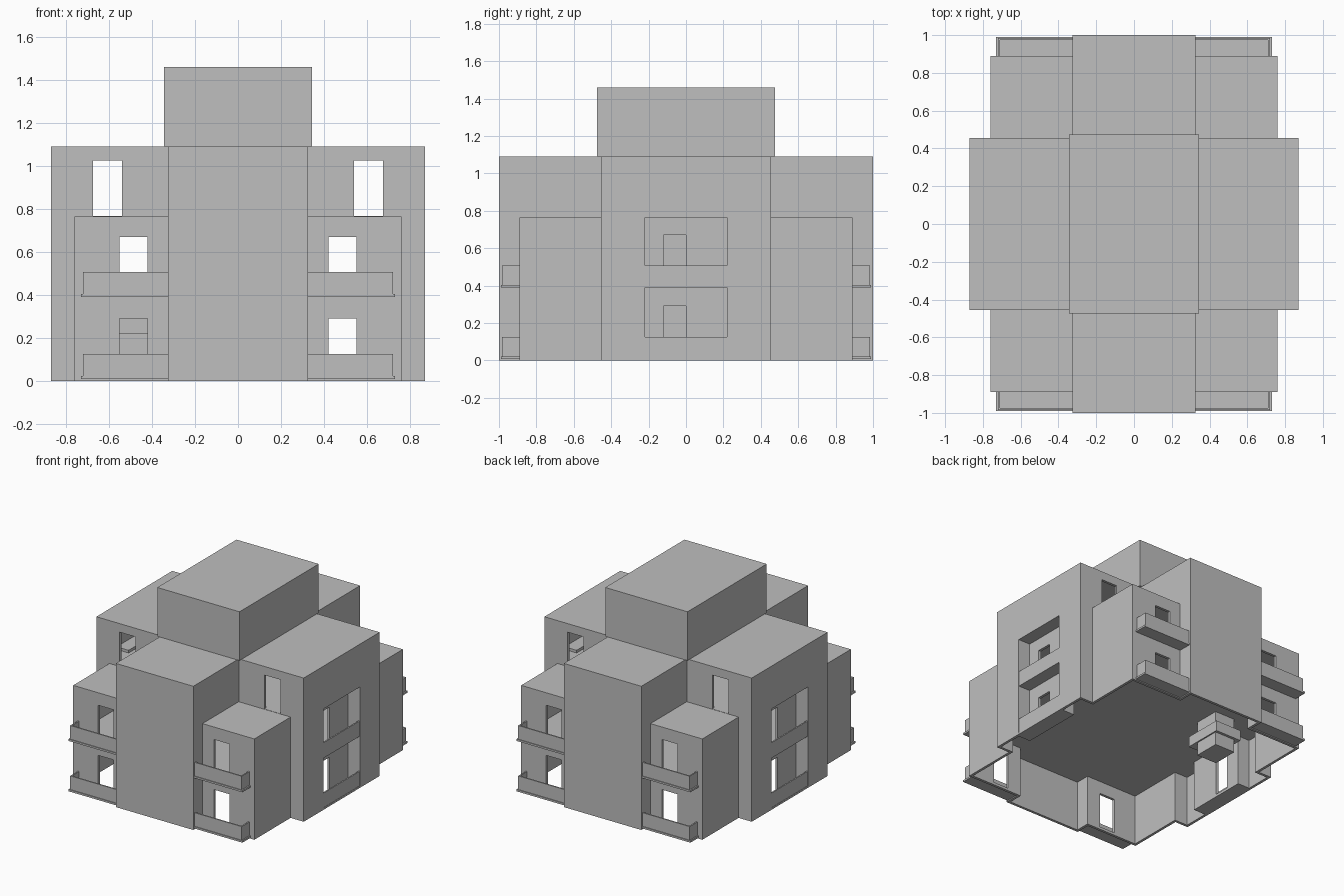
import bpy

cube = bpy.data.objects.get("Cube")
if cube:
    bpy.data.objects.remove(cube)

# One plain grey for the whole building
grey = bpy.data.materials.new("plain_grey")
grey.use_nodes = True
tone = (0.52, 0.52, 0.52, 1)
grey.diffuse_color = tone
for node in grey.node_tree.nodes:
    if node.type == 'BSDF_PRINCIPLED':
        node.inputs["Base Color"].default_value = tone


def box(name, x, y, z):
    """Box from (low, high) ranges, in either order."""
    (x0, x1), (y0, y1), (z0, z1) = sorted(x), sorted(y), sorted(z)
    corners = [(a, b, c) for c in (z0, z1)
               for a, b in ((x0, y0), (x1, y0), (x1, y1), (x0, y1))]
    sides = [(i, (i + 1) % 4, (i + 1) % 4 + 4, i + 4) for i in range(4)]
    mesh = bpy.data.meshes.new(name)
    mesh.from_pydata(corners, [], [(3, 2, 1, 0), (4, 5, 6, 7)] + sides)
    mesh.materials.append(grey)
    obj = bpy.data.objects.new(name, mesh)
    bpy.context.collection.objects.link(obj)
    return obj


def combine(target, operation, x, y, z):
    """Add or cut a box, then discard the helper."""
    helper = box("helper", x, y, z)
    helper.hide_render = True
    mod = target.modifiers.new("shape", 'BOOLEAN')
    mod.operation = operation
    mod.solver = 'EXACT'
    mod.object = helper
    bpy.context.view_layer.objects.active = target
    bpy.ops.object.modifier_apply(modifier=mod.name)
    bpy.data.objects.remove(helper)


def span(half, inset=0):
    return (inset - half, half - inset)


WALL = 0.02
ROOF, LOW_ROOF, FLOOR = 1.09, 0.765, 0.39
HALL, WING, CORNER = (0.325, 1.0), (0.87, 0.455), (0.76, 0.89)

# Outer massing: long hall, cross wing and lower corner blocks
building = box("building_shell", span(HALL[0]), span(HALL[1]), (0, ROOF))
combine(building, 'UNION', span(WING[0]), span(WING[1]), (0, ROOF))
combine(building, 'UNION', span(CORNER[0]), span(CORNER[1]), (0, LOW_ROOF))

# Hollow storeys, leaving floor slabs between them; the bottom is open
storeys = [((-0.1, FLOOR - 0.005), (HALL, WING, CORNER)),
           ((FLOOR + 0.015, LOW_ROOF - WALL), (HALL, WING, CORNER)),
           ((LOW_ROOF, ROOF - WALL), (HALL, WING))]
for height, rooms in storeys:
    for half_x, half_y in rooms:
        combine(building, 'DIFFERENCE', span(half_x, WALL), span(half_y, WALL), height)

# Recessed loggias in both wing ends, each with two doors
for side in (-1, 1):
    combine(building, 'UNION', (side * 0.75, side * 0.86), span(0.24), (0, 0.785))
    combine(building, 'DIFFERENCE', (side * 0.77, side * 0.95), span(0.218), (0.015, LOW_ROOF))
    for bottom, top in ((0.02, 0.29), (FLOOR + 0.015, 0.67)):
        combine(building, 'DIFFERENCE', (side * 0.7, side * 0.8),
                (0, side * -0.12), (bottom, top))

# Doors through the corner blocks and top-storey doors in the wings
for side in (-1, 1):
    for bottom, top in ((0.02, 0.29), (FLOOR + 0.015, 0.67)):
        combine(building, 'DIFFERENCE', (side * 0.42, side * 0.55), span(0.95), (bottom, top))
    combine(building, 'DIFFERENCE', (side * 0.54, side * 0.675), span(0.5),
            (LOW_ROOF + 0.002, 1.025))

# Roof pavilion
box("roof_pavilion", span(0.345), span(0.475), (ROOF, 1.46))

# Balconies at the four corner blocks and in the loggias
for base in (0.008, FLOOR):
    rail = (base + 0.012, base + 0.117)
    for sx in (-1, 1):
        for sy in (-1, 1):
            box("balcony_slab", (sx * 0.32, sx * 0.73), (sy * 0.88, sy * 0.99),
                (base, base + 0.014))
            box("balcony_front_rail", (sx * 0.32, sx * 0.72),
                (sy * 0.974, sy * 0.984), rail)
            box("balcony_end_rail", (sx * 0.71, sx * 0.72),
                (sy * 0.88, sy * 0.974), rail)
        box("loggia_slab", (sx * 0.765, sx * 0.868), span(0.219), (base, base + 0.014))
        box("loggia_rail", (sx * 0.858, sx * 0.868), span(0.219), rail)

# Stair block hanging below the first floor
box("stair_landing", (-0.62, -0.4), (0.12, 0.42), (0.22, 0.3))
box("stair_well", (-0.58, -0.41), (0.2, 0.4), (0.12, FLOOR))
